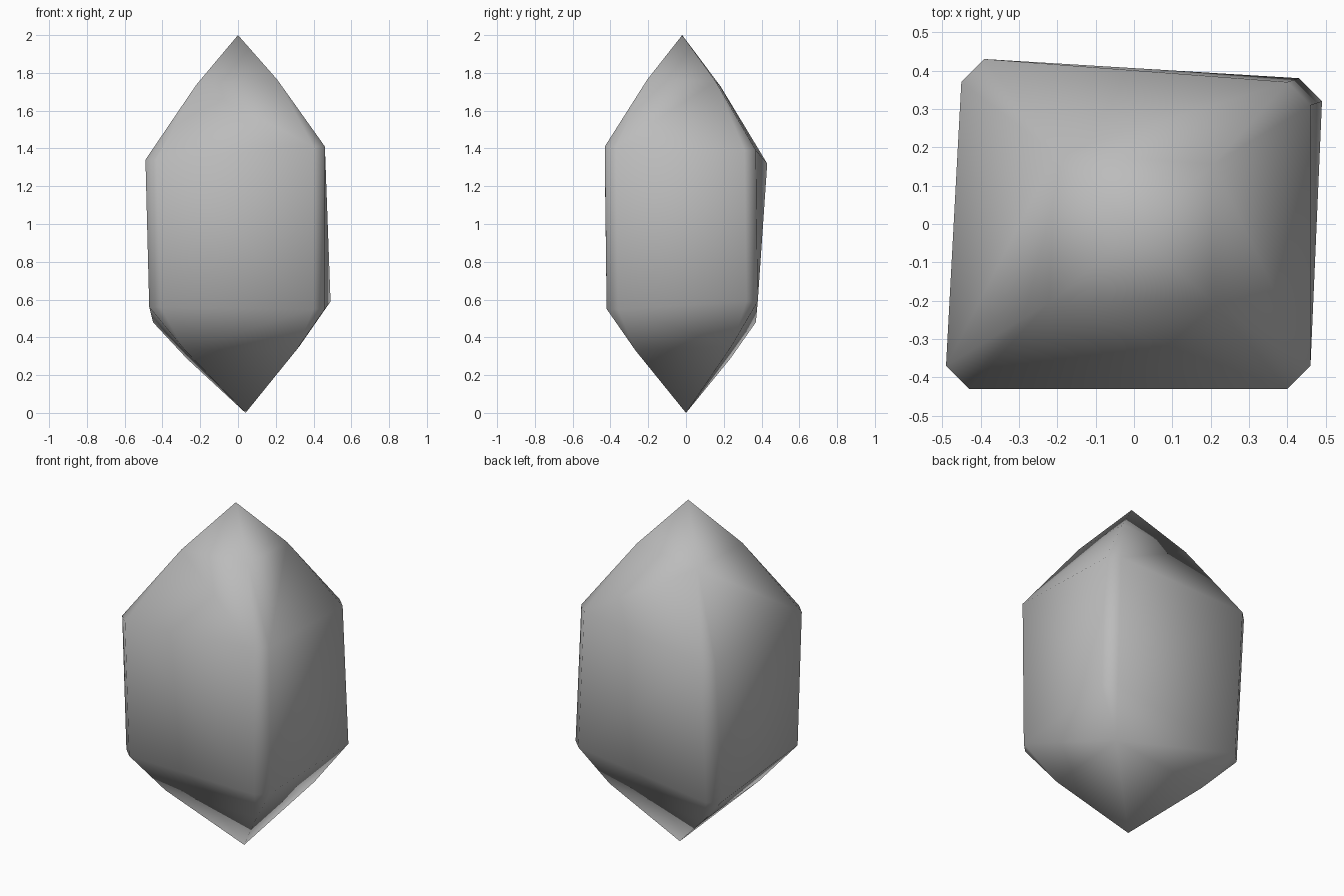
import bpy, bmesh
from mathutils import Vector

# Remove the default cube if present
default_cube = bpy.data.objects.get("Cube")
if default_cube:
    bpy.data.objects.remove(default_cube, do_unlink=True)


def make_material(name, colour):
    material = bpy.data.materials.new(name)
    material.use_nodes = True
    material.diffuse_color = colour
    shader = material.node_tree.nodes["Principled BSDF"]
    shader.inputs["Base Color"].default_value = colour
    return material


def chamfered_corner(corner, cut):
    """Split one corner of the crystal body into two chamfer points."""
    along_x = Vector((cut if corner.x < 0 else -cut, 0, 0))
    along_y = Vector((0, cut if corner.y < 0 else -cut, 0))
    return [corner + along_x, corner + along_y]


def ridge_point(tip, corner, position, bulge):
    """Point on the ridge from tip to corner, pushed slightly outward."""
    point = tip.lerp(corner, position)
    point.x = tip.x + (point.x - tip.x) * bulge
    point.y = tip.y + (point.y - tip.y) * bulge
    return point


# Irregular square body: corners of the upper and lower shoulders
top_tip = Vector((0, -0.02, 2))
bottom_tip = Vector((0.04, 0, 0))
upper_corners = [(-0.49, -0.43, 1.34), (0.46, -0.43, 1.41),
                 (0.46, 0.37, 1.39), (-0.45, 0.43, 1.32)]
lower_corners = [(-0.47, -0.42, 0.56), (0.46, -0.42, 0.55),
                 (0.49, 0.38, 0.59), (-0.45, 0.37, 0.48)]

points = [top_tip, bottom_tip]
for tip, corners, position, bulge in (
        (top_tip, upper_corners, 0.4, 1.13),
        (bottom_tip, lower_corners, 0.6, 1.06)):
    for corner in map(Vector, corners):
        points += chamfered_corner(corner, 0.06)
        points.append(ridge_point(tip, corner, position, bulge))

# Wrap the points in one closed crystal surface
bm = bmesh.new()
for point in points:
    bm.verts.new(point)
hull = bmesh.ops.convex_hull(bm, input=bm.verts[:])
unused = {item for item in hull["geom_interior"] + hull["geom_unused"]
          if isinstance(item, bmesh.types.BMVert)}
bmesh.ops.delete(bm, geom=list(unused), context="VERTS")
bmesh.ops.recalc_face_normals(bm, faces=bm.faces[:])
for face in bm.faces:
    face.smooth = True

mesh = bpy.data.meshes.new("crystal")
bm.to_mesh(mesh)
bm.free()
mesh.materials.append(make_material("stone grey", (0.5, 0.5, 0.5, 1)))
crystal = bpy.data.objects.new("crystal", mesh)
bpy.context.collection.objects.link(crystal)
